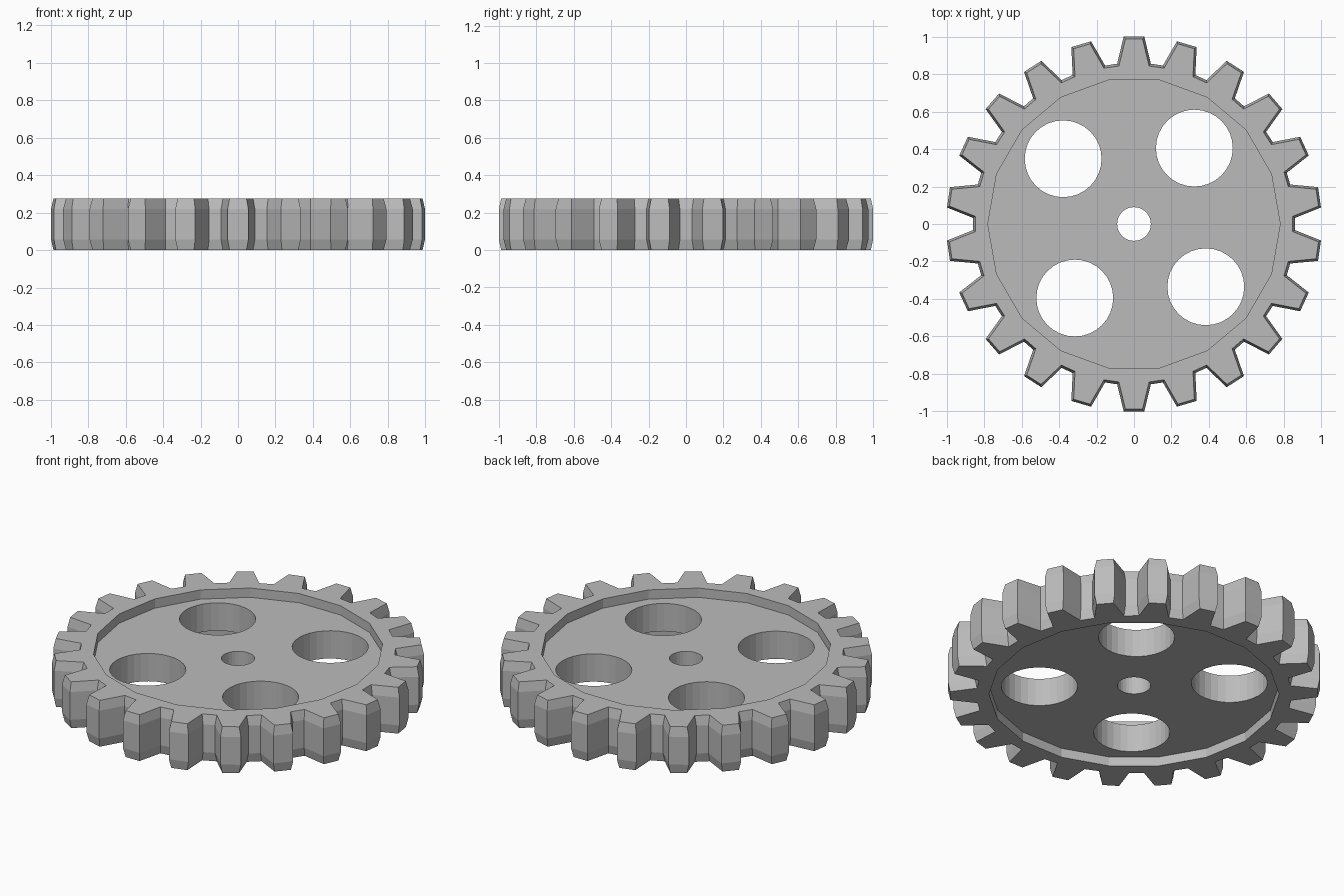
import bpy
import bmesh
from math import cos, sin, tau
from mathutils import Matrix

if "Cube" in bpy.data.objects:
    bpy.data.objects.remove(bpy.data.objects["Cube"], do_unlink=True)

TEETH = 22
HEIGHT = 0.275
BEVEL = 0.055      # height of the tapered edge, also the recess depth
INSET = 0.012      # how far the tapered edge steps in
TOOTH = [(0.09, 0.855), (0.055, 1.0)]   # root and tip half-width, radius

grey = bpy.data.materials.new("grey metal")
grey.use_nodes = True
colour = (0.5, 0.5, 0.5, 1)
grey.diffuse_color = colour
grey.node_tree.nodes["Principled BSDF"].inputs["Base Color"].default_value = colour


def circle(radius, sides, x=0, y=0):
    return [(x + radius * cos(tau * i / sides), y + radius * sin(tau * i / sides))
            for i in range(sides)]


def gear_outline(inset):
    right = [(w - 0.8 * inset, r - inset) for w, r in TOOTH]
    tooth = right + [(-x, y) for x, y in reversed(right)]
    points = []
    for i in range(TEETH):
        turn = Matrix.Rotation(tau * i / TEETH, 2)
        for x, y in tooth:
            points.append((turn[0][0] * x + turn[0][1] * y,
                           turn[1][0] * x + turn[1][1] * y))
    return points


def loft(bm, layers):
    """Closed solid through matching outlines given as (outline, z)."""
    rings = [[bm.verts.new((x, y, z)) for x, y in outline] for outline, z in layers]
    for low, high in zip(rings, rings[1:]):
        for i in range(len(low)):
            j = (i + 1) % len(low)
            bm.faces.new((low[i], low[j], high[j], high[i]))
    bm.faces.new(list(reversed(rings[0])))
    bm.faces.new(rings[-1])


def make_object(name, solids):
    bm = bmesh.new()
    for layers in solids:
        loft(bm, layers)
    bmesh.ops.recalc_face_normals(bm, faces=bm.faces)
    mesh = bpy.data.meshes.new(name)
    bm.to_mesh(mesh)
    bm.free()
    mesh.materials.append(grey)
    obj = bpy.data.objects.new(name, mesh)
    bpy.context.collection.objects.link(obj)
    return obj


# Toothed wheel with tapered top and bottom edges
full, small = gear_outline(0), gear_outline(INSET)
wheel = make_object("gear_wheel", [[(small, 0), (full, BEVEL),
                                    (full, HEIGHT - BEVEL), (small, HEIGHT)]])

# Shallow recess on both sides
rim = circle(0.78, 18)
recess = make_object("recess_cutter", [
    [(rim, -0.1), (rim, BEVEL)],
    [(rim, HEIGHT - BEVEL), (rim, HEIGHT + 0.1)]])

# Axle hole and four lightening holes
holes = [circle(0.09, 32)]
for x, y in [(0.383, -0.335), (0.322, 0.405), (-0.378, 0.348), (-0.316, -0.395)]:
    holes.append(circle(0.205, 32, x, y))
bores = make_object("hole_cutter", [[(h, -0.2), (h, HEIGHT + 0.2)] for h in holes])

# Cut the wheel, then drop the cutters
bpy.context.view_layer.objects.active = wheel
for cutter in (recess, bores):
    cutter.hide_render = True
    cut = wheel.modifiers.new(cutter.name, "BOOLEAN")
    cut.operation = "DIFFERENCE"
    cut.solver = "EXACT"
    cut.object = cutter
    bpy.ops.object.modifier_apply(modifier=cut.name)
    bpy.data.objects.remove(cutter, do_unlink=True)
